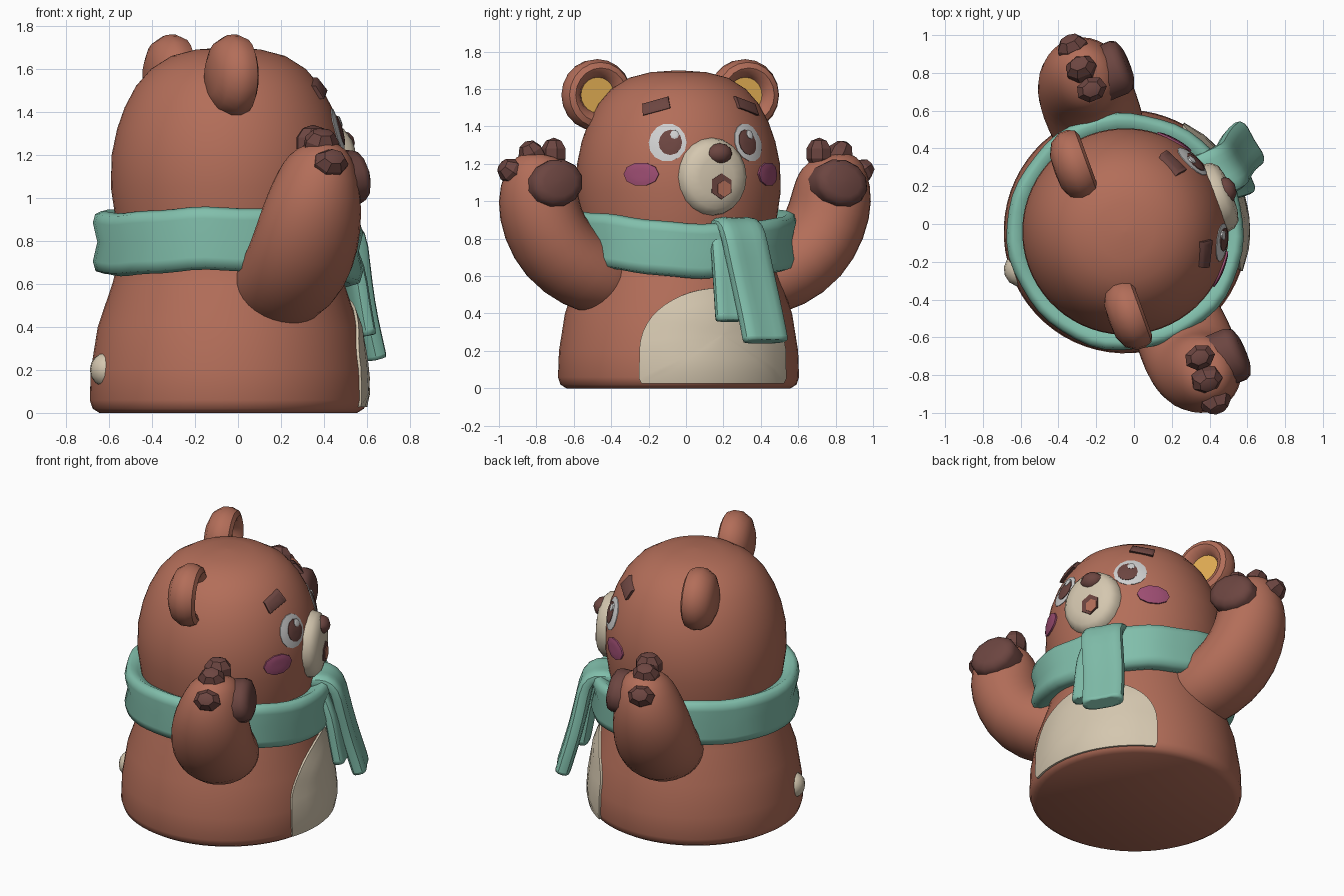
import bpy, bmesh, math
from mathutils import Matrix, Vector

if "Cube" in bpy.data.objects:
    bpy.data.objects.remove(bpy.data.objects["Cube"])

COL = {"brown": (.45, .155, .1), "dark brown": (.15, .06, .052), "teal": (.22, .52, .41),
       "cream": (.66, .57, .43), "yellow": (.78, .43, .09), "plum": (.34, .075, .17),
       "white": (.62, .62, .62)}
MAT = {}
for name, c in COL.items():
    MAT[name] = bpy.data.materials.new(name)
    MAT[name].diffuse_color = (*c, 1)

# The figure is built facing +x, then turned by this placement
PLACE = Matrix.Translation((-.045, -.04, 0)) @ Matrix.Rotation(math.radians(20), 4, 'Z')
ARM_PLACE = Matrix.Translation((-.045, -.04, 0)) @ Matrix.Rotation(math.radians(22), 4, 'Z')
TO_X = Matrix.Rotation(math.pi / 2, 4, 'Y')


def finish(name, bm, mats, matrix=PLACE, angle=40, subsurf=0):
    bm.transform(matrix)
    bmesh.ops.recalc_face_normals(bm, faces=bm.faces)
    me = bpy.data.meshes.new(name)
    bm.to_mesh(me)
    bm.free()
    ob = bpy.data.objects.new(name, me)
    bpy.context.collection.objects.link(ob)
    for m in mats:
        me.materials.append(MAT[m])
    if subsurf:
        ob.modifiers.new("smooth", 'SUBSURF').levels = subsurf
        ob.modifiers["smooth"].render_levels = subsurf
    bpy.ops.object.select_all(action='DESELECT')
    ob.select_set(True)
    bpy.context.view_layer.objects.active = ob
    bpy.ops.object.shade_smooth_by_angle(angle=math.radians(angle))
    return ob


def loft(rings, cap=True, loop=False):
    """Skin a list of equal point rings."""
    bm = bmesh.new()
    vs = [[bm.verts.new(p) for p in ring] for ring in rings]
    n = len(vs[0])
    pairs = list(zip(vs, vs[1:])) + ([(vs[-1], vs[0])] if loop else [])
    for a, b in pairs:
        for i in range(n):
            bm.faces.new((a[i], a[(i + 1) % n], b[(i + 1) % n], b[i]))
    if cap and not loop:
        bm.faces.new(vs[0])
        bm.faces.new(vs[-1])
    return bm


def lathe(profile, n=40, sx=1, sy=1):
    return loft([[(r * sx * math.cos(t), r * sy * math.sin(t), h)
                  for t in (2 * math.pi * i / n for i in range(n))] for r, h in profile])


def blob(name, mat, pos, size, seg=8, place=PLACE, tilt=0, angle=40):
    bm = bmesh.new()
    bmesh.ops.create_uvsphere(bm, u_segments=seg, v_segments=max(5, seg * 2 // 3), radius=1)
    bm.transform(Matrix.Translation(pos) @ Matrix.Rotation(tilt, 4, 'X') @ Matrix.Diagonal((*size, 1)))
    return finish(name, bm, [mat], place, angle)


# Body and head in one turned shape
PROFILE = [(.6, 0), (.632, .02), (.645, .06), (.64, .2), (.608, .4), (.54, .6), (.5, .75),
           (.525, .9), (.547, 1.05), (.543, 1.2), (.518, 1.32), (.483, 1.42), (.43, 1.52),
           (.36, 1.6), (.265, 1.66), (.15, 1.69), (.01, 1.7)]
finish("body_and_head", lathe(PROFILE, 64), ["brown"])


def radius(z):
    for (r0, z0), (r1, z1) in zip(PROFILE, PROFILE[1:]):
        if z <= z1:
            return r0 + (r1 - r0) * (z - z0) / (z1 - z0)
    return 0


def on_skin(a, z, off):
    r = radius(z) + off
    return (r * math.cos(a), r * math.sin(a), z)


def patch(name, mat, deg, z, outline, off, du=0, dv=0):
    """Thin plate that hugs the skin, outline given as (sideways, up) points."""
    a0 = math.radians(deg)
    r0 = radius(z)
    rings = []
    for k, o in ((1, -.02), (1, off), (.75, off + .003), (.5, off + .004), (.25, off + .004), (.02, off + .004)):
        rings.append([on_skin(a0 + (du + u * k) / r0, z + dv + v * k, o) for u, v in outline])
    finish(name, loft(rings), [mat])


def oval(ru, rv, n=14):
    return [(ru * math.cos(2 * math.pi * i / n), rv * math.sin(2 * math.pi * i / n)) for i in range(n)]


# Belly patch: arch with a straight foot
arch = [(.44 * math.cos(t), .33 * math.sin(t) ** .9 - .08) for t in (math.pi * i / 24 for i in range(1, 24))]
arch = [(.44, -.08), *arch, (-.44, -.08), (-.44, -.235)]
arch += [(-.43 + .86 * i / 12, -.258) for i in range(13)] + [(.44, -.235)]
patch("belly_patch", "cream", 1.5, .285, arch, .013)

# Face, paired parts
for s, side in ((-1, "right"), (1, "left")):
    patch(side + "_eye_white", "white", 26.5 * s, 1.315, oval(.102, .102), .004)
    patch(side + "_pupil", "dark brown", 26.5 * s, 1.315, oval(.062, .068, 12), .011, -.016 * s, 0)
    patch(side + "_eye_glint", "white", 26.5 * s, 1.315, oval(.024, .024, 8), .017, .022 - .016 * s, .042)
    patch(side + "_cheek", "plum", 41.5 * s, 1.145, oval(.1, .064, 10), .01)
    tilt = -.28 * s
    brow = [(u * math.cos(tilt) - v * math.sin(tilt), u * math.sin(tilt) + v * math.cos(tilt))
            for u, v in ((-.07, -.032), (.07, -.032), (.07, .032), (-.07, .032))]
    patch(side + "_eyebrow", "dark brown", 35.5 * s, 1.51, brow, .022)

    # Ear: thick dished disc with a yellow hollow
    bm = lathe([(.01, -.105), (.09, -.1), (.155, -.07), (.19, -.015), (.192, .03), (.175, .07), (.145, .085),
                (.115, .07), (.095, .03), (.01, .03)], 20)
    for f in bm.faces:
        if all(v.co.xy.length < .1 and v.co.z > -.03 for v in f.verts):
            f.material_index = 1
    finish(side + "_ear", bm, ["brown", "yellow"],
           PLACE @ Matrix.Translation((-.14, .42 * s, 1.568)) @ TO_X)

    # Raised arm: (forward, out, up, forward radius, in-plane radius)
    path = [(.06, .28, .56, .17, .15), (.07, .42, .57, .23, .205), (.075, .58, .625, .255, .22),
            (.075, .73, .73, .26, .228), (.08, .82, .88, .25, .225), (.09, .85, 1.02, .222, .225),
            (.105, .84, 1.14, .18, .2), (.115, .825, 1.21, .14, .16), (.12, .815, 1.25, .07, .08)]
    rings = []
    for i, (f, l, z, rf, rp) in enumerate(path):
        p, q = path[max(i - 1, 0)], path[min(i + 1, len(path) - 1)]
        t = Vector((0, q[1] - p[1], q[2] - p[2])).normalized()
        ring = []
        for k in range(16):
            b = 2 * math.pi * k / 16
            ring.append((f + rf * math.cos(b), s * (l + rp * math.sin(b) * -t.z),
                         z + rp * math.sin(b) * t.y))
        rings.append(ring)
    finish(side + "_arm", loft(rings), ["brown"], ARM_PLACE, 60, 1)

    # Paw pad and finger tips
    pad = lathe([(1, -.1), (1, .02), (.9, .05), (.62, .068), (.02, .072)], 12, .128, .152)
    pad_turn = Matrix.Translation((.275, .82 * s, 1.095)) @ Matrix.Rotation(-.15, 4, 'Y')
    finish(side + "_paw_pad", pad, ["dark brown"],
           ARM_PLACE @ pad_turn @ Matrix.Rotation(-.25 * s, 4, 'X') @ TO_X, 60)
    for i, (f, l, z) in enumerate(((.115, .765, 1.255), (.105, .885, 1.245), (.105, 1.0, 1.155))):
        blob(f"{side}_finger_{i + 1}", "dark brown", (f, l * s, z), (.088, .07, .085), 7,
             ARM_PLACE, -.5 * s * i, 25)

# Muzzle, nose and mouth
finish("muzzle", lathe([(1, .36), (1, .5), (.95, .55), (.8, .582), (.5, .597), (.02, .6)], 20, .212, .193),
       ["cream"], PLACE @ Matrix.Translation((0, .003, 1.13)) @ TO_X)
blob("nose", "dark brown", (.575, .025, 1.255), (.055, .072, .056), 9)


def mouth_plate(name, mat, y, z, r, depth):
    bm = lathe([(r, .56), (r, depth)], 6, 1.1, 1)
    finish(name, bm, [mat], PLACE @ Matrix.Translation((0, y, z)) @ TO_X)


mouth_plate("mouth", "dark brown", .026, 1.08, .063, .603)
mouth_plate("tongue", "brown", .038, 1.067, .041, .607)

# Tail
blob("tail", "cream", (-.605, 0, .2), (.075, .085, .08), 12)

# Scarf band: dips at the front, rises over the shoulders
SECTION = [(.48, -.12), (.57, -.148), (.615, -.135), (.628, -.09), (.607, 0), (.628, .09),
           (.617, .13), (.585, .145), (.55, .125), (.48, .09)]
rings = []
for i in range(48):
    a = 2 * math.pi * i / 48
    zc = .785 - .025 * math.cos(a) - .022 * math.cos(2 * a)
    w = .004 * math.sin(5 * a) + .003 * math.sin(11 * a)
    rings.append([((r + w) * math.cos(a), (r + w) * math.sin(a), zc + h + w) for r, h in SECTION])
finish("scarf_band", loft(rings, loop=True), ["teal"], angle=60)


# Hanging scarf ends: a flat padded strip along a path
def strap(name, points, side, width, thick):
    side = Vector(side).normalized()
    pts = [Vector(p) for p in points]
    rings = []
    for i, p in enumerate(pts):
        t = (pts[min(i + 1, len(pts) - 1)] - pts[max(i - 1, 0)]).normalized()
        nrm = t.cross(side).normalized()
        rings.append([p + side * width * u + nrm * thick * v for u, v in
                      ((-.5, -.35), (-.25, -.5), (.25, -.5), (.5, -.35),
                       (.5, .35), (.3, .5), (0, .38), (-.3, .5), (-.5, .35))])
    rings = [rings[0]] + rings + [rings[-1]]
    finish(name, loft(rings), ["teal"], Matrix(), 60, 1)


strap("scarf_long_end", [(.37, .24, .865), (.46, .28, .88), (.515, .305, .83), (.525, .33, .7),
                         (.55, .375, .5), (.58, .405, .36), (.605, .425, .25)], (-.5, .86, 0), .27, .1)
strap("scarf_short_end", [(.48, .21, .8), (.54, .22, .68), (.56, .23, .52), (.59, .24, .36)],
      (-.35, .94, 0), .175, .08)

for m in bpy.data.materials:
    if m.users and not m.is_grease_pencil:
        m.use_nodes = True
        m.node_tree.nodes["Principled BSDF"].inputs["Base Color"].default_value = m.diffuse_color
